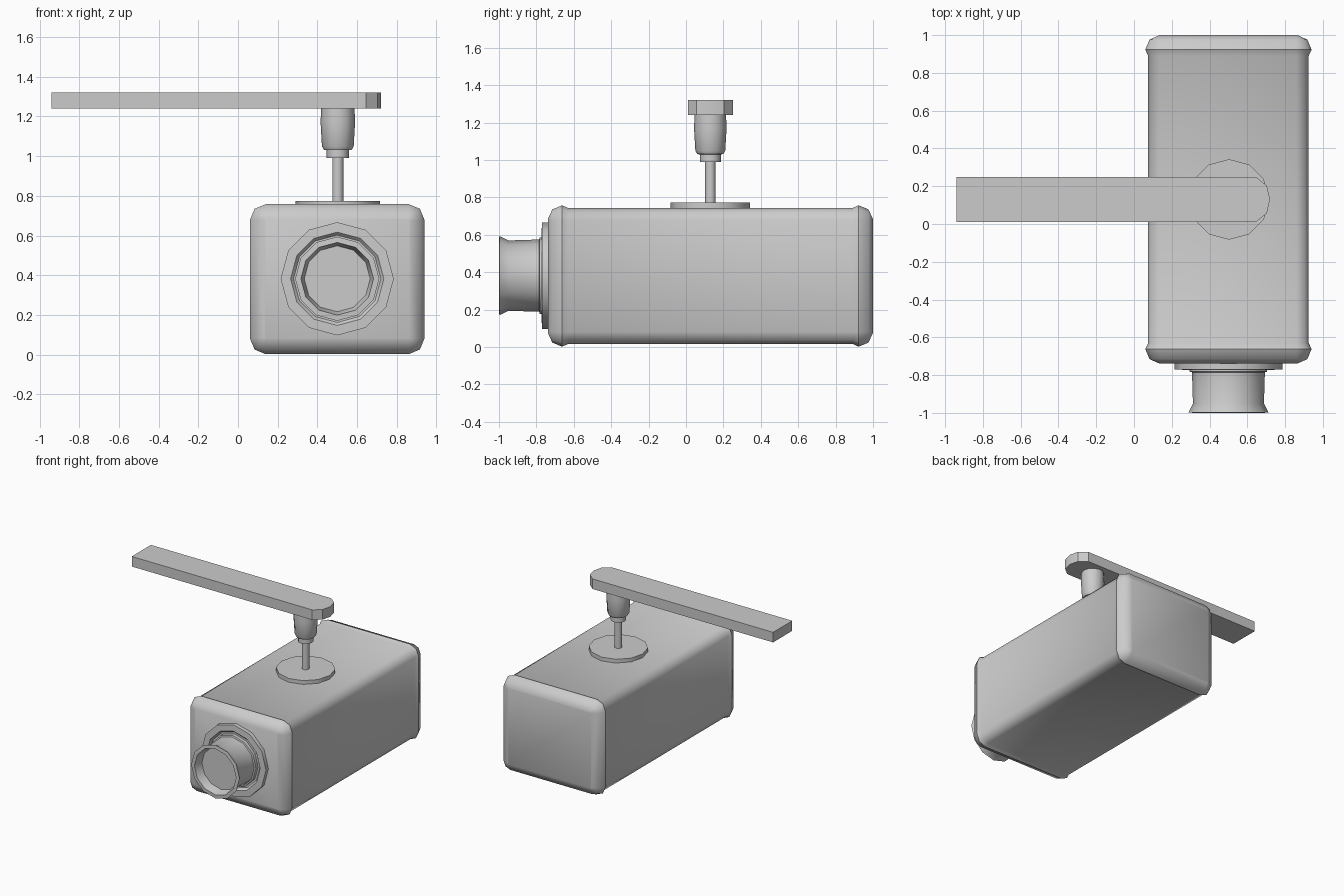
import bpy, bmesh
from math import cos, sin, pi, radians
from mathutils import Matrix, Vector

if "Cube" in bpy.data.objects:
    bpy.data.objects.remove(bpy.data.objects["Cube"])

CX, CZ = 0.5, 0.382      # lens / housing axis
MY = 0.13                # mount axis y


def finish(name, bm, angle):
    bmesh.ops.remove_doubles(bm, verts=bm.verts, dist=1e-5)
    bmesh.ops.recalc_face_normals(bm, faces=bm.faces)
    mesh = bpy.data.meshes.new(name)
    bm.to_mesh(mesh)
    bm.free()
    obj = bpy.data.objects.new(name, mesh)
    bpy.context.collection.objects.link(obj)
    bpy.ops.object.select_all(action='DESELECT')
    obj.select_set(True)
    bpy.context.view_layer.objects.active = obj
    bpy.ops.object.shade_smooth_by_angle(angle=radians(angle))
    return obj


def loft(name, rings, cap_start=True, cap_end=True, angle=35):
    bm = bmesh.new()
    loops = [[bm.verts.new(p) for p in ring] for ring in rings]
    n = len(loops[0])
    for a, b in zip(loops, loops[1:]):
        for i in range(n):
            j = (i + 1) % n
            bm.faces.new((a[i], a[j], b[j], b[i]))
    if cap_start:
        bm.faces.new(loops[0])
    if cap_end:
        bm.faces.new(loops[-1])
    return finish(name, bm, angle)


def lathe(name, profile, origin, axis, sides=12):
    """profile: (radius, position along axis)"""
    rings = []
    for r, h in profile:
        ring = []
        for i in range(sides):
            a = 2 * pi * i / sides
            u, v = r * cos(a), r * sin(a)
            offset = Vector((u, v, h)) if axis == 'Z' else Vector((u, h, v))
            ring.append(Vector(origin) + offset)
        rings.append(ring)
    return loft(name, rings)


def rounded_rect(y, inset, hx=0.44, hz=0.378, radius=0.08, seg=2):
    """rounded rectangle section of the housing at depth y"""
    r = max(radius - inset, 0.006)
    hx, hz = hx - inset, hz - inset
    pts = []
    for k, (sx, sz) in enumerate(((1, 1), (-1, 1), (-1, -1), (1, -1))):
        for s in range(seg + 1):
            a = pi / 2 * (k + s / seg)
            pts.append((CX + sx * (hx - r) + r * cos(a), y,
                        CZ - 0.002 + sz * (hz - r) + r * sin(a)))
    return pts


# Camera housing: slightly recessed shell between two rounded end caps
loft("housing_shell", [rounded_rect(-0.662, 0), rounded_rect(-0.63, 0.015),
                       rounded_rect(0.89, 0.015), rounded_rect(0.923, 0)],
     False, False, angle=50)
for name, y_rim, d in (("front_cap", -0.662, -1), ("rear_cap", 0.923, 1)):
    loft(name, [rounded_rect(y_rim, 0), rounded_rect(y_rim + d * 0.053, 0.022),
                rounded_rect(y_rim + d * 0.077, 0.075)], False, True, angle=50)

# Lens flange with a shallow recessed step
lathe("lens_flange", [(0.285, -0.735), (0.285, -0.77), (0.235, -0.772),
                      (0.22, -0.755)], (CX, 0, CZ), 'Y')
# Lens barrel, flared rim and recessed glass
lathe("lens_barrel", [(0.205, -0.75), (0.205, -0.782), (0.193, -0.785),
                      (0.188, -0.95), (0.212, -0.998), (0.183, -1.0),
                      (0.166, -0.93)], (CX, 0, CZ), 'Y')

# Mounting plate, stem and swivel
lathe("mount_plate", [(0.213, 0.738), (0.213, 0.773)], (0.503, MY, 0), 'Z')
lathe("mount_stem", [(0.028, 0.76), (0.028, 1.0)], (0.503, MY, 0), 'Z')
lathe("swivel", [(0.056, 0.99), (0.056, 1.03), (0.07, 1.032), (0.08, 1.05),
                 (0.087, 1.17), (0.084, 1.245)], (0.503, MY, 0), 'Z')

# Flat support arm with rounded end
half = [(-0.94, 0.12), (0.645, 0.12), (0.703, 0.073)]
outline = half + [(0.72, 0.0)] + [(x, -y) for x, y in reversed(half)]
loft("support_arm", [[(x, MY + y, z) for x, y in outline]
                     for z in (1.24, 1.32)], angle=37)
